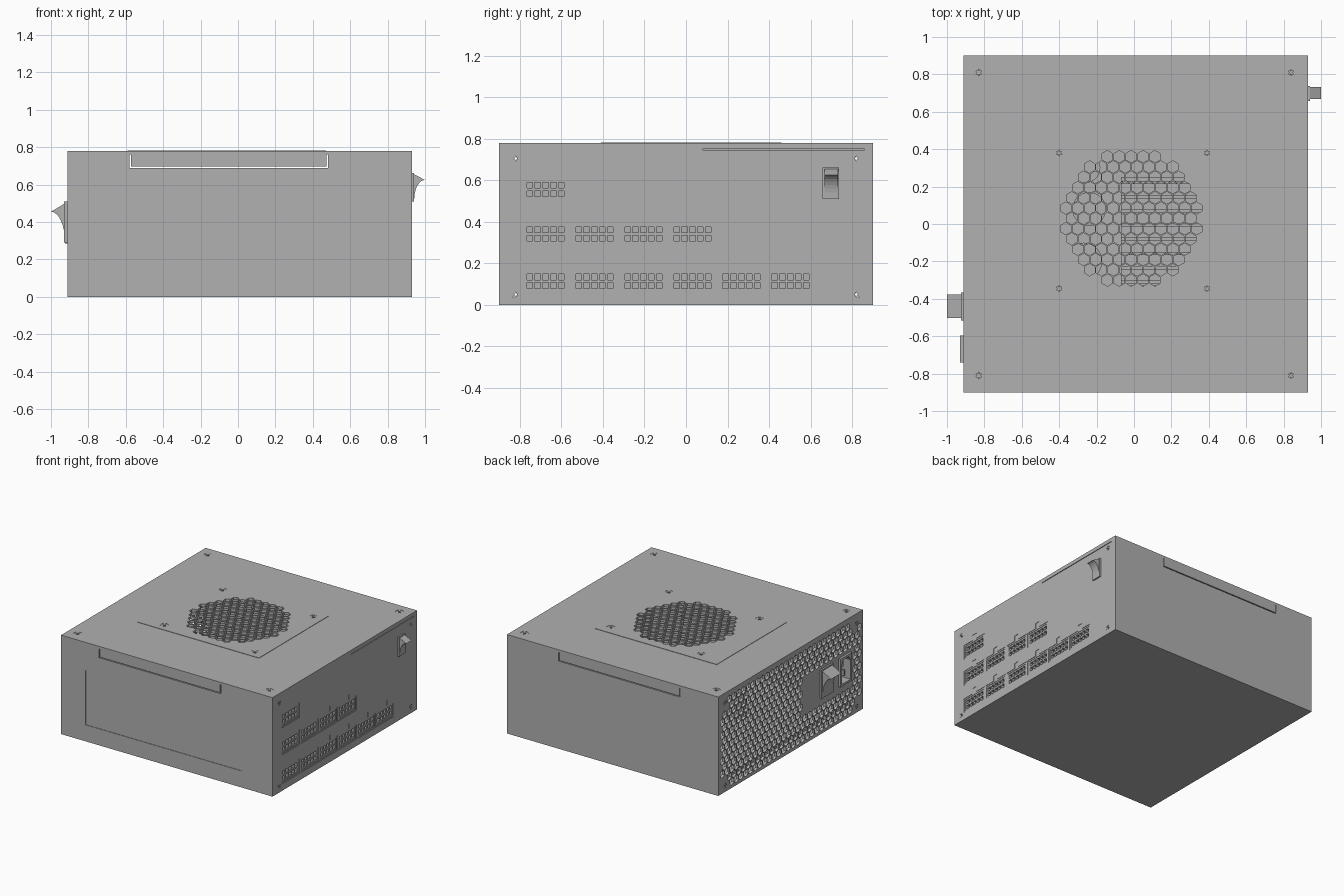
import bpy, bmesh, math
from mathutils import Matrix, Vector

if "Cube" in bpy.data.objects:
    bpy.data.objects.remove(bpy.data.objects["Cube"])

X0, X1, Y, H, T = -0.912, 0.931, 0.90, 0.78, 0.02

# Dark grey painted metal
paint = bpy.data.materials.new("dark_grey")
paint.diffuse_color = (0.44, 0.44, 0.44, 1)
paint.use_nodes = True
paint.node_tree.nodes["Principled BSDF"].inputs["Base Color"].default_value = paint.diffuse_color


def frame(kind, pos):
    """Matrix mapping (u, v, normal) to a face; pos is where its outer surface lies."""
    u, v, n, s = {"top": ((1, 0, 0), (0, 1, 0), (0, 0, 1), 1),
                  "right": ((0, 1, 0), (0, 0, 1), (1, 0, 0), 1),
                  "left": ((0, -1, 0), (0, 0, 1), (-1, 0, 0), -1),
                  "front": ((1, 0, 0), (0, 0, 1), (0, -1, 0), -1),
                  "back": ((-1, 0, 0), (0, 0, 1), (0, 1, 0), 1)}[kind]
    m = Matrix((u, v, n)).transposed().to_4x4()
    m.translation = Vector(n) * (pos * s)
    return m


def plate(name, loops, t, m):
    """Flat sheet: first loop is the outline, the others are holes; it lies below the surface."""
    cu = bpy.data.curves.new(name, 'CURVE')
    cu.dimensions, cu.fill_mode, cu.extrude = '2D', 'BOTH', t / 2
    for lp in loops:
        sp = cu.splines.new('POLY')
        sp.points.add(len(lp) - 1)
        for p, (a, b) in zip(sp.points, lp):
            p.co = (a, b, 0, 1)
        sp.use_cyclic_u = True
    tmp = bpy.data.objects.new(name, cu)
    bpy.context.collection.objects.link(tmp)
    bpy.context.view_layer.update()
    me = bpy.data.meshes.new_from_object(tmp.evaluated_get(bpy.context.evaluated_depsgraph_get()))
    bpy.data.objects.remove(tmp)
    bpy.data.curves.remove(cu)
    bm = bmesh.new()
    bm.from_mesh(me)
    bmesh.ops.remove_doubles(bm, verts=bm.verts, dist=1e-5)
    bmesh.ops.recalc_face_normals(bm, faces=bm.faces)
    bm.transform(m @ Matrix.Translation((0, 0, -t / 2)))
    bm.to_mesh(me)
    bm.free()
    for p in me.polygons:
        p.use_smooth = False
    me.name = name
    me.materials.clear()
    me.materials.append(paint)
    ob = bpy.data.objects.new(name, me)
    bpy.context.collection.objects.link(ob)
    return ob


def rect(a0, a1, b0, b1):
    return [(a0, b0), (a1, b0), (a1, b1), (a0, b1)]


def ngon(a, b, r, n, turn=0.0):
    return [(a + r * math.cos(2 * math.pi * i / n + turn), b + r * math.sin(2 * math.pi * i / n + turn))
            for i in range(n)]


def honeycomb(a0, a1, b0, b1, R, r, keep):
    """Pointy-top hexagonal holes of radius r on a grid of radius R."""
    out, w = [], math.sqrt(3) * R
    for j in range(int((b1 - b0) / (1.5 * R)) + 1):
        for i in range(int((a1 - a0) / w) + 1):
            a, b = a0 + (i + 0.5 * (j % 2)) * w, b0 + j * 1.5 * R
            if a <= a1 and keep(a, b):
                out.append(ngon(a, b, r, 6, math.pi / 6))
    return out


def box(name, a, b):
    return plate(name, [rect(a[0], b[0], a[1], b[1])], b[2] - a[2], frame("top", b[2]))


def screws(name, spots, r, m):
    # Nearly flush heads with a star socket
    for k, (a, b) in enumerate(spots):
        star = [(a + q * r * math.cos(i * math.pi / 6), b + q * r * math.sin(i * math.pi / 6))
                for i in range(12) for q in [0.6 if i % 2 else 0.25]]
        plate(f"{name}_{k}", [ngon(a, b, r, 20), star], 0.012, m @ Matrix.Translation((0, 0, -0.002)))


# Case floor, front and back walls with a notch for the cover flap
box("floor", (X0, -Y, 0), (X1, Y, T))
label = rect(-0.70, 0.66, 0.13, 0.56)
for side, s in (("front", 1), ("back", -1)):
    f = frame(side, -s * Y)
    a, b = sorted((-0.58 * s, 0.48 * s))
    c, d = sorted((X0 * s, X1 * s))
    g = 0.007
    wall = [(c, 0), (d, 0), (d, H), (b, H), (b, 0.69), (a, 0.69), (a, H), (c, H)]
    plate(side + "_wall", [wall] + ([label] if s > 0 else []), T, f)
    plate(side + "_cover_flap", [rect(a + g, b - g, 0.69 + g, H)], T, f)
# Shallow label recess on the front
plate("front_label_panel", [label], 0.012, frame("front", -Y + 0.004))

# Top cover with a slightly raised honeycomb grille panel
corners = [(a, b) for a in (-0.83, 0.84) for b in (-0.81, 0.81)]
inner = [(a, b) for a in (-0.40, 0.39) for b in (-0.345, 0.38)]
top = frame("top", H)
plate("top_cover", [rect(X0, X1, -Y, Y), rect(-0.59, 0.47, -0.41, 0.46)]
      + [ngon(a, b, 0.03, 20) for a, b in corners], T, top)
R = 0.0367
cells = honeycomb(-0.015 - 6 * math.sqrt(3) * R, 0.40, 0.03 - 9 * R, 0.42, R, 0.0325,
                  lambda a, b: math.hypot(a + 0.015, b - 0.03) < 0.36)
raised = frame("top", H + 0.003)
plate("fan_grille", [rect(-0.59, 0.47, -0.41, 0.46)] + cells
      + [ngon(a, b, 0.03, 20) for a, b in inner], T, raised)
screws("cover_screw", corners, 0.03, top)
screws("grille_screw", inner, 0.03, raised)

# Connector positions on the right side: (centre, bottom z)
conns = [(-0.677 + 0.236 * i, z) for n, z in ((6, 0.055), (4, 0.283), (1, 0.497)) for i in range(n)]


def outline(a, z):
    w, h, k = 0.113, 0.117, 0.022
    return [(a - w, z), (a + w, z), (a + w, z + h), (a + k, z + h), (a + k, z + 0.16),
            (a - k, z + 0.16), (a - k, z + h), (a - w, z + h)]


# Right side panel, its corner screws and seam slot
side_spots = [(a, b) for a in (-0.82, 0.82) for b in (0.05, 0.705)]
right = frame("right", X1)
plate("connector_panel", [rect(-Y, Y, 0, H), rect(0.08, 0.86, 0.746, 0.751)]
      + [outline(a, z) for a, z in conns] + [ngon(a, b, 0.02, 16) for a, b in side_spots], T, right)
screws("connector_panel_screw", side_spots, 0.02, right)

# Ten-pin sockets: shell, pin block and backing
for k, (a, z) in enumerate(conns):
    plate(f"socket_shell_{k}", [outline(a, z), rect(a - 0.101, a + 0.101, z + 0.012, z + 0.105)],
          0.06, frame("right", X1 - 0.003))
    pins = [rect(a + 0.038 * i - 0.014, a + 0.038 * i + 0.014, c - 0.014, c + 0.014)
            for i in range(-2, 3) for c in (z + 0.038, z + 0.079)]
    plate(f"socket_pin_block_{k}", [rect(a - 0.101, a + 0.101, z + 0.012, z + 0.105)] + pins,
          0.05, frame("right", X1 - 0.006))
    plate(f"socket_backing_{k}", [rect(a - 0.11, a + 0.11, z, z + 0.117)], 0.01, frame("right", X1 - 0.055))

# Left side: honeycomb exhaust panel (u runs along -y)
left = frame("left", X0)


def vent(a, b):
    if 0.14 < a < 0.78 and 0.24 < b < 0.56:
        return False
    return all(math.hypot(a - p, b - q) > 0.055 for p, q in side_spots)


inlet = [(0.612, 0.305), (0.723, 0.305), (0.723, 0.455), (0.70, 0.493), (0.635, 0.493), (0.612, 0.455)]
plate("exhaust_panel", [rect(-Y, Y, 0, H), inlet] + honeycomb(-0.85, 0.86, 0.05, 0.735, 0.034, 0.029, vent)
      + [ngon(a, b, 0.02, 16) for a, b in side_spots], T, left)
screws("exhaust_panel_screw", side_spots, 0.02, left)

# Power inlet with recessed cup and three prongs
plate("inlet_housing", [rect(0.595, 0.74, 0.29, 0.51), inlet], 0.13, frame("left", -0.93))
plate("inlet_cup_back", [rect(0.60, 0.735, 0.295, 0.505)], 0.01, frame("left", -0.80))
for k, (a, z) in enumerate(((0.667, 0.44), (0.645, 0.36), (0.69, 0.36))):
    plate(f"inlet_prong_{k}", [rect(a - 0.007, a + 0.007, z - 0.022, z + 0.022)], 0.10, frame("left", -0.90))


def rocker(name, s, base, tip, z0, z1, ztip, y, w):
    # Concave switch profile extruded across its width
    prof = [(s * (base - 0.015), z0), (s * (base - 0.015), z1), (s * base, z1)]
    for i in range(9):
        t = math.pi / 2 * i / 8
        prof.append((s * (tip - (tip - base) * math.sin(t)), z0 + (ztip - z0) * math.cos(t)))
    plate(name, [prof], w, frame("front", y - w / 2))


# Main power switch and the small mode switch
plate("power_switch_frame", [rect(0.365, 0.515, 0.285, 0.51)], 0.02, frame("left", -0.925))
rocker("power_switch_rocker", -1, 0.925, 1.0, 0.295, 0.50, 0.455, -0.44, 0.125)
plate("mode_switch_frame", [rect(0.658, 0.738, 0.51, 0.662)], 0.02, frame("right", 0.942))
rocker("mode_switch_rocker", 1, 0.942, 1.0, 0.52, 0.655, 0.625, 0.70, 0.065)

# Interior seen through the grille: board, heatsink fins, capacitors
box("circuit_board", (-0.85, -0.8, 0.05), (0.84, 0.8, 0.065))
box("heatsink_base", (-0.07, -0.33, 0.065), (0.5, 0.25, 0.12))
for i in range(8):
    y = -0.31 + i * 0.076
    box(f"heatsink_fin_{i}", (-0.07, y - 0.009, 0.12), (0.5, y + 0.009, 0.42))
for k, (a, b, r) in enumerate(((-0.27, -0.2, 0.1), (-0.24, 0.08, 0.09), (-0.26, 0.3, 0.08))):
    plate(f"capacitor_{k}", [ngon(a, b, r, 28)], 0.2, frame("top", 0.265))
